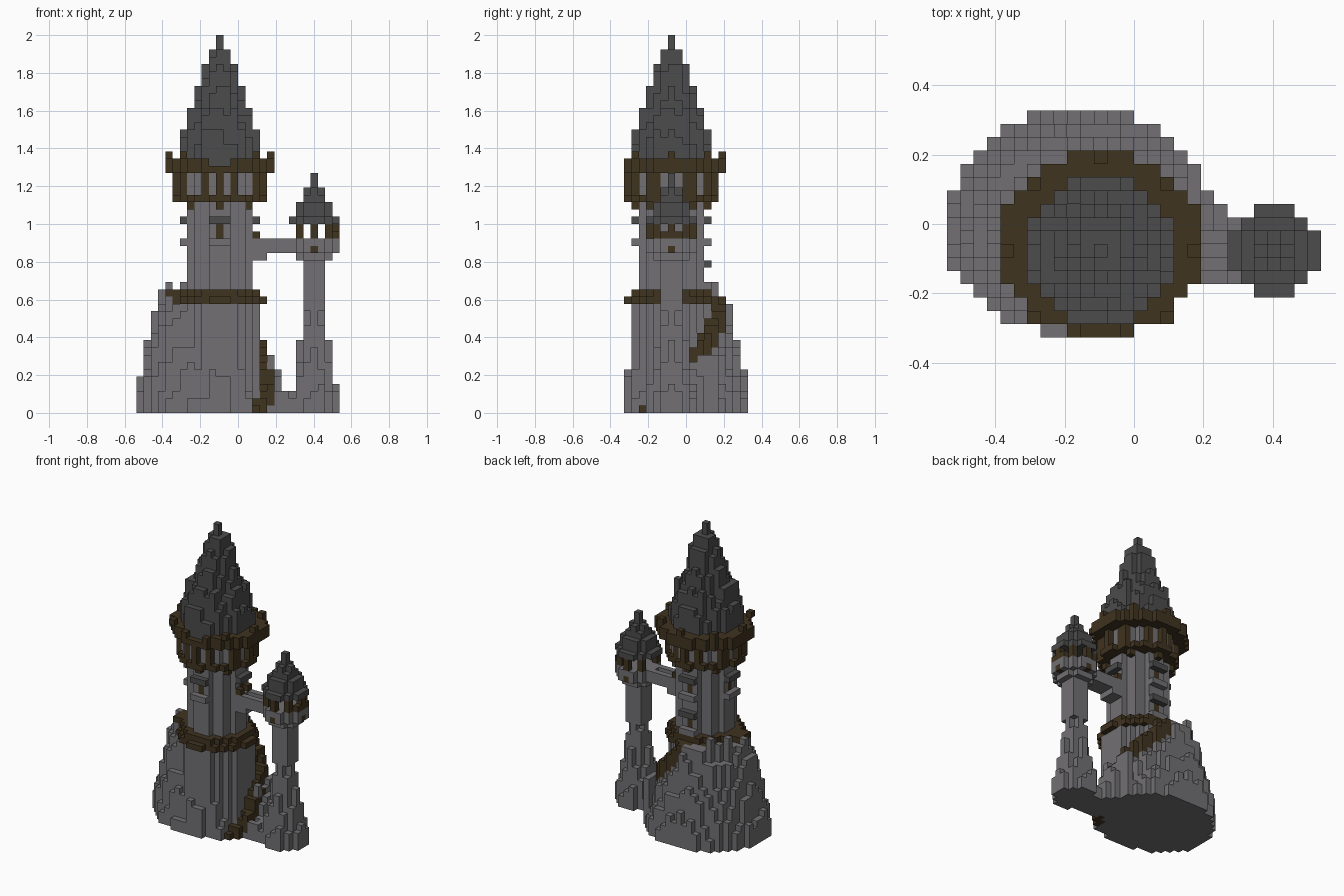
import bpy
import bmesh
import math
import random
from mathutils import Vector

random.seed(4)
if "Cube" in bpy.data.objects:
    bpy.data.objects.remove(bpy.data.objects["Cube"])

V = 2 / 52                      # block size
ORIGIN = Vector((-14 * V, -8.5 * V, 0))
CX, CY = 11, 6                  # main tower axis, in blocks
TX = 24                         # side turret axis
STONE, SLATE, WOOD = 0, 1, 2


def make_material(name, colour):
    m = bpy.data.materials.new(name)
    m.use_nodes = True
    m.diffuse_color = (*colour, 1)
    m.node_tree.nodes["Principled BSDF"].inputs["Base Color"].default_value = (*colour, 1)
    return m


MATS = [make_material("grey stone", (0.168, 0.162, 0.17)),
        make_material("dark slate", (0.072, 0.072, 0.072)),
        make_material("brown wood", (0.051, 0.033, 0.014))]


def build(name, blocks):
    """Turn a dictionary of blocks {(i, j, k): material} into an outer-face mesh."""
    bm = bmesh.new()
    verts = {}

    def vert(p):
        if p not in verts:
            verts[p] = bm.verts.new(ORIGIN + Vector(p) * V)
        return verts[p]

    for cell, mat in blocks.items():
        for axis in range(3):
            for side in (0, 1):
                near = list(cell)
                near[axis] += 2 * side - 1
                if tuple(near) in blocks:
                    continue
                a, b = (axis + 1) % 3, (axis + 2) % 3
                ring = []
                for da, db in ((0, 0), (1, 0), (1, 1), (0, 1)):
                    p = list(cell)
                    p[axis] += side
                    p[a] += da
                    p[b] += db
                    ring.append(vert(tuple(p)))
                face = bm.faces.new(ring if side else ring[::-1])
                face.material_index = mat
    mesh = bpy.data.meshes.new(name)
    bm.to_mesh(mesh)
    bm.free()
    for m in MATS:
        mesh.materials.append(m)
    bpy.context.collection.objects.link(bpy.data.objects.new(name, mesh))


def offsets(r, squash=1):
    """Block offsets inside a disc."""
    n = range(-int(r) - 1, int(r) + 2)
    return [(x, y) for x in n for y in n if math.hypot(x, y * squash) <= r]


def rim(r, squash=1):
    """Outermost blocks of a disc."""
    d = set(offsets(r, squash))
    return [(x, y) for x, y in sorted(d)
            if not {(x + 1, y), (x - 1, y), (x, y + 1), (x, y - 1)} <= d]


def disc(blocks, cx, r, z0, z1, mat):
    for x, y in offsets(r):
        for z in range(z0, z1):
            blocks[cx + x, CY + y, z] = mat


def lerp(table, t):
    """Piecewise linear lookup."""
    for (a, u), (b, v) in zip(table, table[1:]):
        if t <= b:
            return u + (v - u) * max(0, t - a) / (b - a)
    return table[-1][1]


# Main tower: wide lower body and slender shaft
tower = {}
for x, y in offsets(6.2):
    if x < 5:
        for z in range(random.choice((3, 4, 5, 6))):
            tower[CX + x, CY + y, z] = STONE
disc(tower, CX, 5.4, 0, 15, STONE)
disc(tower, CX, 4.3, 15, 29, STONE)


# Framed windows: sill and lintel stand one block proud of the shaft
def window(ux, uy, z):
    for w in (-1, 0, 1):
        x, y = CX + ux * 5 - uy * w, CY + uy * 5 + ux * w
        tower[x, y, z] = STONE
        tower[x, y, z + 3] = SLATE
    for k in (1, 2):
        tower[CX + ux * 4, CY + uy * 4, z + k] = WOOD


for side in ((-1, 0), (0, -1), (0, 1), (1, 0)):
    window(*side, 23)
window(0, 1, 17)
build("main_tower", tower)

# Wooden belt round the lower body
belt = {}
disc(belt, CX, 6.3, 15, 16, WOOD)
disc(belt, CX, 5.4, 16, 17, WOOD)
build("wooden_belt", belt)

# Timber gallery under the roof
gallery = {}
disc(gallery, CX, 5.2, 29, 33, STONE)
disc(gallery, CX, 6.3, 29, 30, WOOD)
for x, y in rim(6.3):
    if min(abs(x), abs(y)) in (0, 2) or abs(x) == 5:
        for z in range(30, 33):
            gallery[CX + x, CY + y, z] = WOOD
for x, y in ((0, 5), (0, -5), (4, 3), (4, -3), (-4, 3), (-4, -3)):
    gallery[CX + x, CY + y, 28] = WOOD
for x, y in offsets(7.7, 1.04):
    fy = y if y > 0 else y + 1          # front is one block shallower
    for z in (33, 34):
        if not (z == 34 and abs(x) < 2 and y < -5):
            gallery[CX + x, CY + fy, z] = WOOD
for x, y in rim(7.7, 1.04):
    if min(abs(x), abs(y)) in (0, 5) and y > -7:
        gallery[CX + x, CY + y, 35] = WOOD
build("timber_gallery", gallery)

# Main spire: stepped cone with uneven shingles
spire = {}
STEPS = (52, 50, 48, 45, 42, 39)
for x, y in offsets(5.6):
    top = STEPS[min(5, round(math.hypot(x, y)))]
    if x and y:
        top -= random.choice((0, 1, 2))
    for z in range(34, top):
        spire[CX + x, CY + y, z] = SLATE
build("main_spire", spire)

# Rocky hill that climbs round the back of the tower
CLIMB = ((-40, 1), (-20, 3), (0, 5.5), (45, 11), (90, 16), (150, 17), (190, 17),
         (225, 12), (262, 5), (280, 1), (320, 1))
SLOPE = ((0.61, 1.05), (0.74, 0.84), (0.845, 0.63), (0.95, 0.32), (1.03, 0.15))
hill = {}
for i in range(21):
    for j in range(17):
        rho = math.hypot((i - 9.4) / 9.75, (j - 7.4) / (9 if j > 7 else 7.6))
        if rho > 1.03:
            continue
        dx, dy = i - CX, j - CY
        d = math.hypot(dx, dy)
        angle = (math.degrees(math.atan2(dy, dx)) + 40) % 360 - 40
        level = lerp(CLIMB, angle)
        plank = 0
        if d <= 5.4:
            top = 15
        elif d < 7.3 and angle < 190:
            top = max(1, min(17 if angle > 170 else 16, round(level)))
            if angle < 95:
                plank = 3
            elif 125 < angle < 150 or angle > 170:
                plank = 1
        else:
            top = level * lerp(SLOPE, rho) + random.uniform(-1.6, 1)
            top = max(2, min(18, round(top)))
        for z in range(top):
            hill[i, j, z] = WOOD if z >= top - plank else STONE
for i, last, height in ((18, 12, 8), (19, 10, 6), (20, 9, 3)):     # rocks beside the stair
    for j in range(7, last + 1):
        for z in range(height - random.choice((0, 0, 1))):
            hill.setdefault((i, j, z), STONE)
build("hill_and_stair", hill)

# Side turret: rock foot, column and floor
turret = {}
FOOT = ((1.42, 12), (2, 9), (2.3, 6), (2.9, 3.5), (3.6, 2))
for x, y in offsets(3.6):
    top = lerp(FOOT, math.hypot(x, y)) + random.uniform(-1, 1)
    for z in range(round(top)):
        turret[TX + x, CY + y, z] = STONE
disc(turret, TX, 1.1, 0, 14, STONE)
disc(turret, TX, 1.5, 14, 21, STONE)
disc(turret, TX, 2.3, 21, 22, STONE)
disc(turret, TX, 3.2, 22, 24, STONE)
for i in (19, 20, 21):                  # low rock joining the hill
    for j in range(4, 9):
        for z in range(random.choice((2, 3))):
            turret[i, j, z] = STONE
for x, y in ((0, 3), (0, -3), (3, 0), (2, 2), (2, -2), (-2, 2), (-2, -2)):
    for z in (22, 24, 25):
        if z > 22 or not (x and y):
            turret[TX + x, CY + y, z] = WOOD
for y in (-1, 1):                       # outer rail
    turret[TX + 3, CY + y, 24] = WOOD
build("side_turret", turret)

# Side turret roof
cap = {}
for r, z0, z1 in ((3.3, 26, 27), (2.3, 27, 29), (1.5, 29, 30), (1.1, 30, 31), (0.5, 31, 33)):
    disc(cap, TX, r, z0, z1, SLATE)
build("turret_roof", cap)

# Bridge between the shaft and the turret
bridge = {}
for i in range(15, 23):
    for j in (5, 6, 7):
        for z in (22, 23):
            if z == 22 or j != 6:
                bridge[i, j, z] = STONE
        if i < 18 or i > 21:
            bridge[i, j, 21] = STONE
for j in (5, 7):
    bridge[16, j, 24] = WOOD
build("bridge", bridge)
